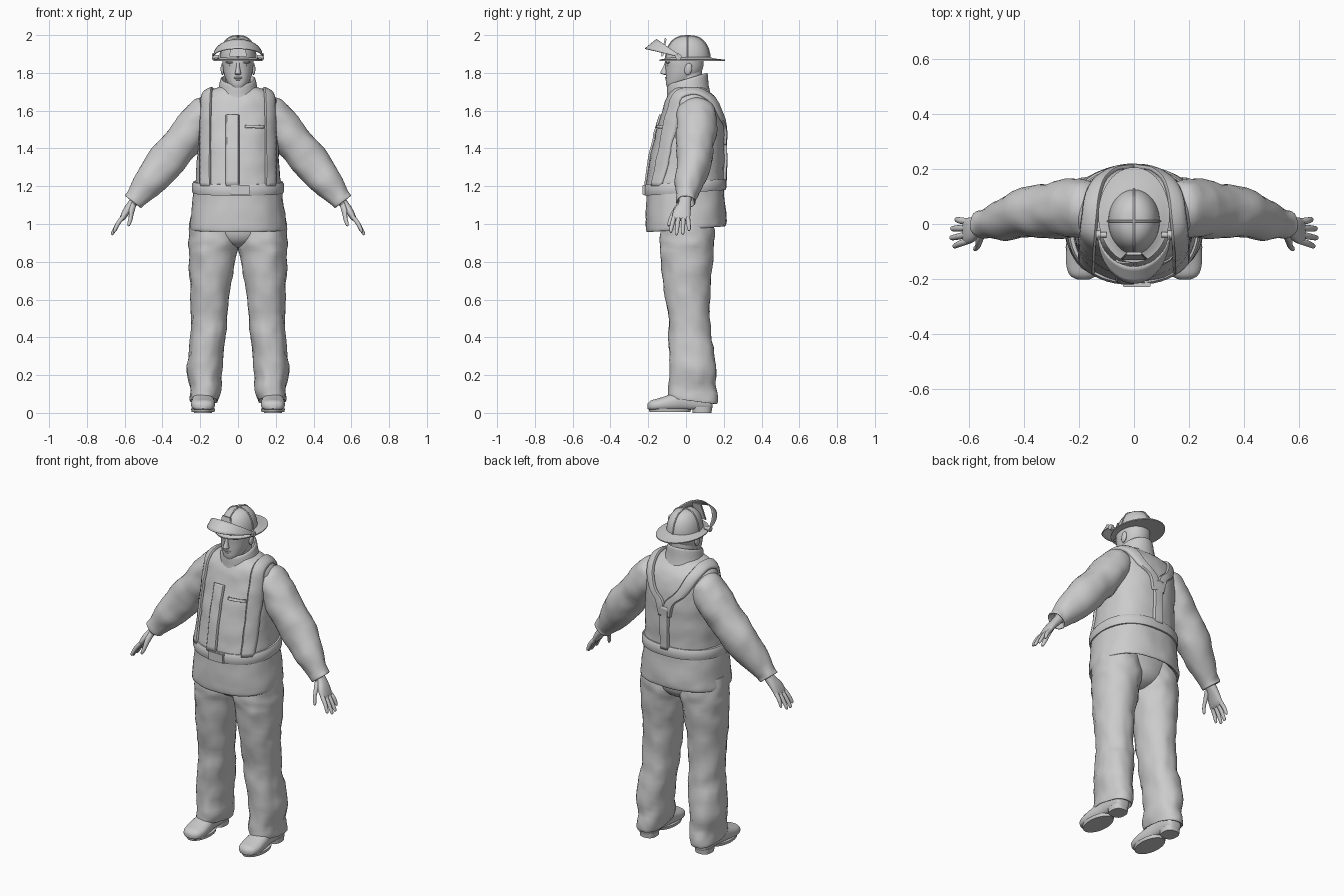
import bpy, bmesh
from math import sin, cos, pi, radians
from mathutils import Vector, Matrix, noise
from mathutils.bvhtree import BVHTree


def spline(pts, steps):
    """Catmull-Rom samples through tuples of any length."""
    if steps == 1:
        return [tuple(p) for p in pts]
    out, m = [], len(pts)
    for i in range(m - 1):
        a, b, c, d = pts[max(i - 1, 0)], pts[i], pts[i + 1], pts[min(i + 2, m - 1)]
        for k in range(steps):
            t = k / steps
            out.append(tuple(q + .5 * t * (r - p + t * (2 * p - 5 * q + 4 * r - s + t * (3 * (q - r) + s - p)))
                             for p, q, r, s in zip(a, b, c, d)))
    return out + [tuple(pts[-1])]


def finish(name, bm, mirror=False):
    bmesh.ops.recalc_face_normals(bm, faces=bm.faces)
    me = bpy.data.meshes.new(name)
    bm.to_mesh(me)
    bm.free()
    ob = bpy.data.objects.new(name, me)
    bpy.context.collection.objects.link(ob)
    if mirror:
        ob.modifiers.new("mirror", 'MIRROR').use_mirror_merge = False
    return ob


def loft(name, rings, n=32, power=2, steps=4, M=Matrix(), wrinkle=0, mirror=False, floor=None):
    """Skin rings (cx, cy, z, rx, ry, tilt) stacked along local z."""
    bm, rows = bmesh.new(), []
    rings = [tuple(r) + (0,) * (6 - len(r)) for r in rings]
    for cx, cy, z, rx, ry, tilt in spline(rings, steps):
        row = []
        for k in range(n):
            c, s = cos(2 * pi * k / n), sin(2 * pi * k / n)
            f = 1 / (abs(c) ** power + abs(s) ** power) ** (1 / power)
            dx, dy = rx * f * c, ry * f * s
            p = Vector((cx + dx, cy + dy, z + tilt * dy))
            if wrinkle:
                w = noise.noise(Vector((p.x * 9, p.y * 9, p.z * 11))) + .5 * noise.noise(p * 24)
                p += Vector((c, s, 0)) * wrinkle * w
            p = M @ p
            if floor is not None:
                p.z = max(p.z, floor)
            row.append(bm.verts.new(p))
        rows.append(row)
    for a, b in zip(rows, rows[1:]):
        for k in range(n):
            bm.faces.new((a[k], a[(k + 1) % n], b[(k + 1) % n], b[k]))
    bm.faces.new(rows[0])
    bm.faces.new(rows[-1])
    return finish(name, bm, mirror)


def sheet(name, grid, thick, mirror=False):
    """Thickened surface from rows of points."""
    bm = bmesh.new()
    vs = [[bm.verts.new(p) for p in row] for row in grid]
    for a, b in zip(vs, vs[1:]):
        for k in range(len(a) - 1):
            bm.faces.new((a[k], a[k + 1], b[k + 1], b[k]))
    ob = finish(name, bm, mirror)
    sol = ob.modifiers.new("thickness", 'SOLIDIFY')
    sol.thickness, sol.offset = thick, 0
    return ob


def strap(name, bvh, path, width, thick=.014, mirror=False):
    """Band laid on the jacket by casting rays from inside it."""
    grid = []
    for x, y, z in spline(path, 5):
        row = []
        for u in (-1, -.8, -.3, .3, .8, 1):
            o = Vector((x + u * width / 2, .02, min(z, 1.5)))
            d = (Vector((o.x, y, z)) - o).normalized()
            hit = bvh.ray_cast(o, d)[0]
            if hit is None:
                hit = o + d * .15
            row.append(hit + d * (.008 if abs(u) < .9 else 0))
        grid.append(row)
    return sheet(name, grid, thick, mirror)


def tube(name, pts, r):
    cu = bpy.data.curves.new(name, 'CURVE')
    cu.dimensions, cu.bevel_depth, cu.bevel_resolution, cu.use_fill_caps = '3D', r, 2, True
    sp = cu.splines.new('POLY')
    sp.points.add(len(pts) - 1)
    for q, p in zip(sp.points, pts):
        q.co = (*p, 1)
    ob = bpy.data.objects.new(name, cu)
    bpy.context.collection.objects.link(ob)


def ball(name, loc, size, mirror=False, rot=0):
    bm = bmesh.new()
    M = Matrix.Translation(loc) @ Matrix.Rotation(rot, 4, 'X') @ Matrix.Diagonal((*size, 1))
    bmesh.ops.create_uvsphere(bm, u_segments=16, v_segments=10, radius=1, matrix=M)
    return finish(name, bm, mirror)


def box(name, loc, size, rot=0, taper=1):
    bm = bmesh.new()
    bmesh.ops.create_cube(bm, size=1)
    for v in bm.verts:
        if v.co.z > 0:
            v.co.x *= taper
    bm.transform(Matrix.Translation(loc) @ Matrix.Rotation(rot, 4, 'X') @ Matrix.Diagonal((*size, 1)))
    bmesh.ops.bevel(bm, geom=bm.edges[:], offset=.003, segments=2, affect='EDGES')
    return finish(name, bm)


# Jacket with open hem and shoulders
jacket = loft("jacket", [
    (0, 0, 1.04, .2, .15, 0), (0, 0, .985, .235, .19, .07), (0, 0, .975, .252, .21, .07),
    (0, 0, 1.03, .25, .213, .03), (0, -.003, 1.16, .234, .206), (0, -.004, 1.22, .226, .204),
    (0, .004, 1.3, .219, .198), (0, .013, 1.4, .214, .191), (0, .025, 1.5, .211, .18),
    (0, .033, 1.6, .211, .157), (0, .028, 1.66, .203, .134), (0, .02, 1.7, .165, .103),
    (0, .015, 1.725, .1, .085)], n=64, power=2.3, wrinkle=.006)
bvh = BVHTree.FromPolygons([v.co.copy() for v in jacket.data.vertices],
                           [tuple(p.vertices) for p in jacket.data.polygons])

# Belt, buckle, suspenders, closure and chest patch
loft("belt", [(0, -.004, 1.165, .228, .2, .07), (0, -.004, 1.165, .24, .214, .07),
              (0, -.004, 1.18, .244, .218, .07), (0, -.004, 1.21, .244, .218, .07),
              (0, -.004, 1.224, .236, .211, .07), (0, -.004, 1.224, .222, .198, .07)],
     n=64, power=2.3, steps=1)
box("belt_buckle", (.01, -.22, 1.18), (.1, .02, .055))
strap("suspender", bvh, [
    (.172, -.3, 1.2), (.172, -.3, 1.35), (.172, -.3, 1.5), (.172, -.25, 1.62), (.168, -.1, 1.75),
    (.16, .03, 1.8), (.145, .15, 1.72), (.09, .3, 1.6), (.035, .3, 1.51), (.012, .3, 1.42)],
    .05, mirror=True)
strap("suspender_back", bvh, [(0, .3, 1.48), (0, .3, 1.35), (0, .3, 1.22)], .055)
strap("front_closure", bvh, [(-.03, -.3, 1.2), (-.03, -.3, 1.4), (-.03, -.3, 1.52), (-.03, -.3, 1.66)], .07, .006)
strap("chest_patch", bvh, [(.09, -.3, 1.515), (.09, -.3, 1.545)], .1, .006)

# Collar and neck
loft("collar", [(0, .012, 1.66, .125, .12, .2), (0, .01, 1.7, .108, .11, .3), (0, .008, 1.755, .096, .108, .3),
                (0, .008, 1.768, .09, .104, .3), (0, .008, 1.762, .083, .096, .3), (0, .01, 1.7, .08, .09, .3)],
     n=40, steps=2)
loft("neck", [(0, .015, 1.68, .068, .072), (0, .012, 1.84, .066, .072)], steps=1)

# Sleeves and hands, built along the arm axis
ARM = Matrix(((.79, 0, .61, 0), (0, 1, 0, 0), (.61, 0, -.79, 0), (0, 0, 0, 1)))
loft("sleeve", [(1.105, .05, -1.225, .04, .04), (1.11, .05, -1.2, .074, .078), (1.112, .053, -1.15, .093, .102),
                (1.112, .055, -1.05, .099, .108), (1.112, .047, -.927, .098, .099), (1.117, .04, -.8, .099, .094),
                (1.12, .02, -.68, .082, .078), (1.122, 0, -.575, .061, .056), (1.122, -.002, -.548, .057, .053),
                (1.122, -.002, -.55, .046, .043), (1.122, -.002, -.59, .04, .038)],
     M=ARM, wrinkle=.009, mirror=True)
loft("palm", [(1.122, -.003, -.6, .027, .033), (1.122, -.006, -.54, .024, .033), (1.122, -.02, -.49, .021, .045),
              (1.118, -.026, -.45, .016, .048), (1.116, -.027, -.432, .01, .044)],
     n=20, power=2.4, M=ARM, mirror=True)
for i, (y0, y1, tip) in enumerate(((-.062, -.08, -.355), (-.038, -.05, -.338), (-.014, -.017, -.342), (.009, .016, -.366))):
    loft("finger_%d" % (i + 1), [(1.117, y0, -.455, .012, .012), (1.118, (y0 + y1) / 2, -.41, .0115, .012),
                                 (1.11, y1, tip - .012, .009, .0095), (1.107, y1, tip, .004, .004)],
         n=12, M=ARM, mirror=True)
loft("thumb", [(1.115, -.03, -.54, .016, .018), (1.1, -.058, -.5, .016, .017), (1.08, -.08, -.465, .012, .012),
               (1.07, -.09, -.437, .009, .009), (1.068, -.092, -.428, .004, .004)], n=12, M=ARM, mirror=True)

# Trousers
loft("trouser_leg", [(.125, 0, 1.04, .12, .135), (.13, .004, .95, .128, .145), (.131, .005, .88, .13, .143),
                     (.138, .005, .8, .122, .137), (.143, .005, .65, .106, .121), (.152, .015, .5, .094, .112),
                     (.164, .025, .38, .094, .116), (.174, .035, .25, .091, .124), (.176, .032, .13, .082, .128),
                     (.176, .03, .068, .076, .13, -.12), (.176, .03, .07, .066, .115, -.12),
                     (.176, .03, .1, .05, .09)], n=40, power=2.2, wrinkle=.012, mirror=True)
loft("trouser_seat", [(0, .005, 1.04, .22, .14), (0, .005, .95, .2, .138), (0, .005, .9, .12, .11),
                      (0, .005, .875, .03, .06)], wrinkle=.004)

# Boots with soles and heels
BOOT = Matrix(((1, 0, 0, 0), (0, 0, -1, 0), (0, 1, 0, 0), (0, 0, 0, 1)))
loft("boot", [(.185, .05, -.14, .02, .02), (.185, .055, -.13, .04, .042), (.185, .065, -.09, .05, .058),
              (.185, .07, 0, .052, .062), (.185, .055, .07, .06, .048), (.185, .043, .14, .063, .036),
              (.185, .038, .185, .05, .028), (.185, .035, .203, .02, .013)],
     power=2.4, M=BOOT, mirror=True, floor=.018)
loft("boot_sole", [(.185, -.085, .004, .06, .108), (.185, -.085, .022, .064, .113)], steps=1, mirror=True)
loft("boot_heel", [(.185, .085, 0, .047, .05), (.185, .085, .03, .05, .053)], steps=1, power=2.6, mirror=True)

# Head and face
loft("head", [(0, -.06, 1.715, .02, .025), (0, -.056, 1.72, .035, .042), (0, -.04, 1.742, .054, .066),
              (0, -.022, 1.78, .07, .085), (0, -.01, 1.82, .079, .098), (0, -.008, 1.87, .083, .102),
              (0, 0, 1.92, .075, .09)], n=40, power=2.2)
loft("nose", [(0, -.105, 1.79, .012, .012), (0, -.112, 1.797, .017, .022), (0, -.112, 1.808, .014, .021),
              (0, -.107, 1.835, .009, .013), (0, -.104, 1.855, .009, .008)], n=16)
ball("brow", (.034, -.094, 1.856), (.032, .014, .007), True)
ball("eye", (.033, -.09, 1.841), (.017, .011, .007), True)
ball("ear", (.082, .012, 1.82), (.01, .02, .032), True, -.2)
ball("upper_lip", (0, -.104, 1.774), (.025, .008, .005))
ball("lower_lip", (0, -.1, 1.764), (.021, .009, .006))
ball("chin", (0, -.088, 1.738), (.024, .017, .016))


# Helmet dome, ridges and brim
def dome(t, grow=0):
    return max(cos(t), 0) ** .75, 1.872 + (.123 + grow) * sin(t)


loft("helmet_dome", [(0, .01, dome(t)[1], .093 * dome(t)[0] + .001, .115 * dome(t)[0] + .001)
                     for t in [i * pi / 24 for i in range(13)]], n=40, steps=1)
for name, ax, ay in (("helmet_ridge_long", 0, .117), ("helmet_ridge_cross", .095, 0)):
    pts = []
    for i in range(25):
        t = i * pi / 24
        r, z = dome(min(t, pi - t), .001)
        s = r if t < pi / 2 else -r
        pts.append((ax * s, .01 + ay * s, z))
    tube(name, pts, .004)
loft("helmet_brim", [(0, .012, 1.885, .09, .112), (0, .02, 1.876, .106, .13), (0, .033, 1.87, .13, .174),
                     (0, .033, 1.864, .13, .174), (0, .02, 1.869, .1, .12), (0, .01, 1.872, .075, .09)],
     n=48, steps=1)
box("helmet_front_plate", (0, -.117, 1.935), (.095, .01, .1), -.2, .6)

# Raised visor with side pivots
grid = []
for i in range(25):
    a = radians(-90 + 7.5 * i)
    lo = Vector((.132 * sin(a), -.03 - .186 * cos(a), 1.883 + .045 * cos(a)))
    hi = Vector((.128 * sin(a), -.03 - .125 * cos(a), 1.891 + .087 * cos(a)))
    grid.append([lo.lerp(hi, k / 4) for k in range(5)])
sheet("visor", grid, .005)
PIVOT = Matrix(((0, 0, 1, 0), (0, 1, 0, 0), (1, 0, 0, 0), (0, 0, 0, 1)))
loft("visor_pivot", [(1.886, -.04, .1, .01, .01), (1.886, -.04, .123, .01, .01), (1.886, -.04, .123, .016, .016),
                     (1.886, -.04, .138, .016, .016)], n=16, steps=1, M=PIVOT, mirror=True)

# Smooth shading with sharp edges kept
for ob in bpy.context.collection.objects:
    if ob.type == 'MESH':
        ob.select_set(True)
        bpy.context.view_layer.objects.active = ob
bpy.ops.object.shade_smooth_by_angle(angle=radians(45))
